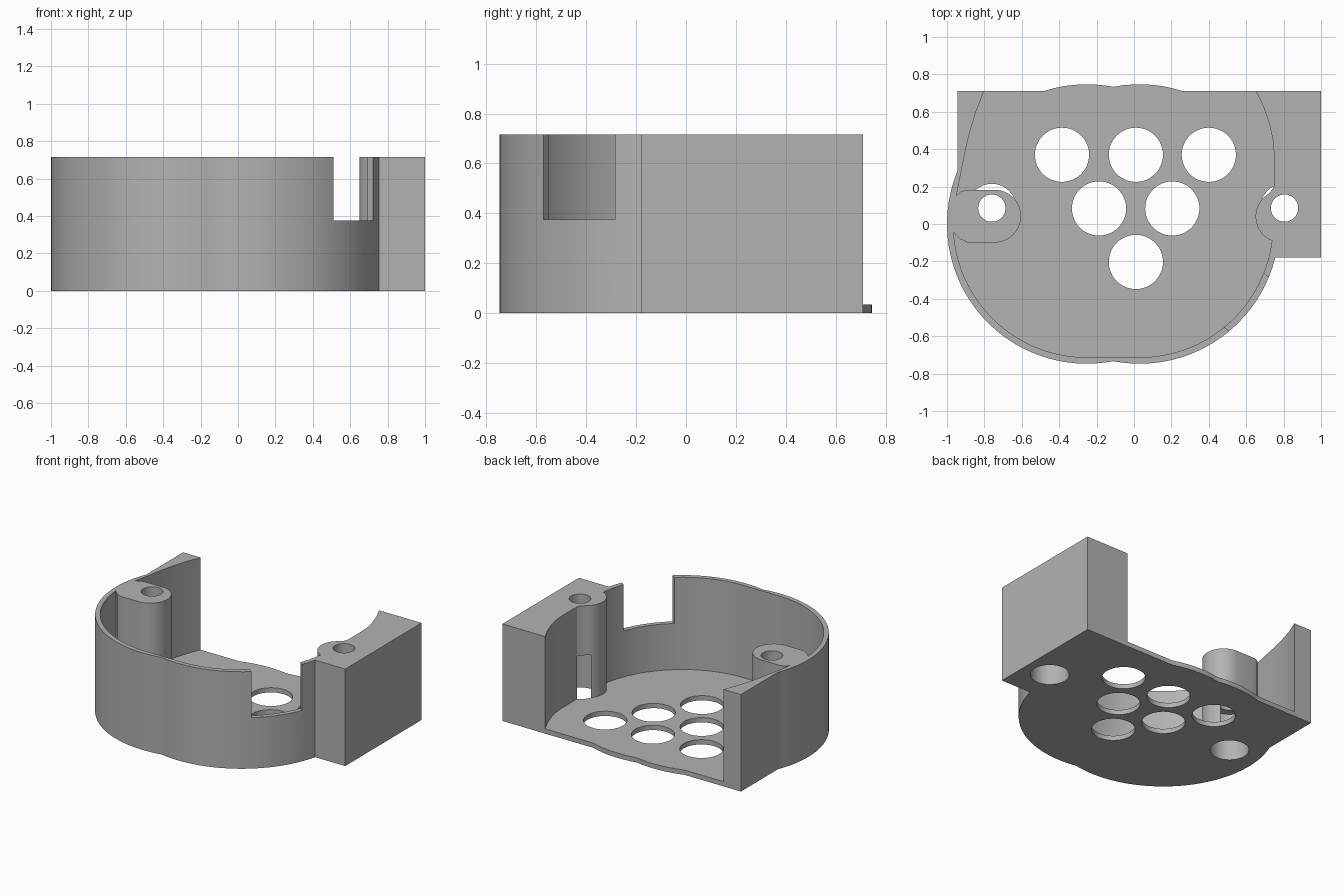
import bpy, bmesh, math

if "Cube" in bpy.data.objects:
    bpy.data.objects.remove(bpy.data.objects["Cube"])

H, FLOOR, BACK = 0.715, 0.035, 0.71
LEFT, RIGHT, R_OUT, R_IN = -0.253, 0.03, 0.747, 0.713   # overlapping shell circles


def arc(cx, cy, r, a0, a1, step=4):
    n = max(2, round(abs(a1 - a0) / step))
    angles = [math.radians(a0 + (a1 - a0) * i / n) for i in range(n + 1)]
    return [(cx + r * math.cos(a), cy + r * math.sin(a)) for a in angles]


def prism(name, pts, z0, z1):
    """Extrude a closed outline between two heights."""
    clean = [p for i, p in enumerate(pts) if math.dist(p, pts[i - 1]) > 0.002]
    bm = bmesh.new()
    face = bm.faces.new([bm.verts.new((x, y, z0)) for x, y in clean])
    ext = bmesh.ops.extrude_face_region(bm, geom=[face])
    for v in ext["geom"]:
        if isinstance(v, bmesh.types.BMVert):
            v.co.z = z1
    bmesh.ops.recalc_face_normals(bm, faces=bm.faces)
    mesh = bpy.data.meshes.new(name)
    bm.to_mesh(mesh)
    bm.free()
    ob = bpy.data.objects.new(name, mesh)
    bpy.context.collection.objects.link(ob)
    return ob


def cut(target, cutter):
    """Subtract the cutter and remove it."""
    mod = target.modifiers.new("cut", 'BOOLEAN')
    mod.operation, mod.solver, mod.object = 'DIFFERENCE', 'EXACT', cutter
    bpy.context.view_layer.objects.active = target
    bpy.ops.object.modifier_apply(modifier=mod.name)
    bpy.data.objects.remove(cutter)


def drill(target, x, y, r, z0, z1):
    cut(target, prism("drill", arc(x, y, r, 0, 360, 7.5)[:-1], z0, z1))


# Outer body: two merged circles, square side blocks, flat back with bumps
cusp = math.degrees(math.acos((RIGHT - LEFT) / 2 / R_OUT))
back = math.degrees(math.asin(BACK / R_OUT))
side = math.degrees(math.asin(0.18 / R_OUT))
flank = math.degrees(math.acos((-0.945 - LEFT) / R_OUT))
outline = ([(-0.945, BACK)]
           + arc(LEFT, 0, R_OUT, flank, 360 - cusp)
           + arc(RIGHT, 0, R_OUT, 180 + cusp, 360 - side)
           + [(1.0, -0.18), (1.0, BACK)]
           + arc(RIGHT, 0, R_OUT, back, 180 - cusp)
           + arc(LEFT, 0, R_OUT, cusp, 180 - back))
body = prism("housing_shell", outline, 0, H)

# Cavity, open at the back, leaving the two screw bosses standing
cavity = ([(-0.80, 1), (-0.80, 0.715), (-0.845, 0.60), (-0.878, 0.49),
           (-0.90, 0.40), (-0.95, 0.15), (-0.925, 0.175), (-0.89, 0.183)]
          + arc(-0.745, 0.042, 0.141, 90, -90, 7.5)
          + [(-0.89, -0.099), (-0.93, -0.08)]
          + arc(LEFT, 0, R_IN, 183.6, 268)
          + arc(RIGHT, 0, R_IN, 272, 352.7)
          + arc(0.79, 0.04, 0.14, 250, 125, 7.5)
          + [(0.73, 0.172), (0.748, 0.20), (0.748, 0.38), (0.742, 0.45),
             (0.725, 0.53), (0.695, 0.62), (0.65, 0.715), (0.65, 1)])
cut(body, prism("cavity", cavity, FLOOR, 1))

# Notch in the front right wall
nx, ny = 0.081, -0.059
a, b = (0.497, -0.563), (0.708, -0.275)
cut(body, prism("notch", [(a[0] - nx, a[1] - ny), (a[0] + nx, a[1] + ny),
                          (b[0] + nx, b[1] + ny), (b[0] - nx, b[1] - ny)], 0.375, 1))

# Round openings through the floor
for x, y in [(-0.385, 0.37), (0.01, 0.37), (0.40, 0.37),
             (-0.187, 0.083), (0.205, 0.083), (0.01, -0.203)]:
    drill(body, x, y, 0.145, -0.1, 0.1)

# Screw holes with wide bores from below
for x in (-0.76, 0.805):
    drill(body, x, 0.085, 0.13, -0.1, 0.35)
    drill(body, x, 0.085, 0.073, 0.2, 1)

grey = bpy.data.materials.new("light_grey")
grey.diffuse_color = (0.448, 0.448, 0.448, 1)
grey.use_nodes = True
grey.node_tree.nodes["Principled BSDF"].inputs["Base Color"].default_value = grey.diffuse_color
body.data.materials.clear()
body.data.materials.append(grey)
for p in body.data.polygons:
    p.material_index = 0

bpy.ops.object.select_all(action='DESELECT')
body.select_set(True)
bpy.context.view_layer.objects.active = body
bpy.ops.object.shade_smooth_by_angle(angle=math.radians(25))
